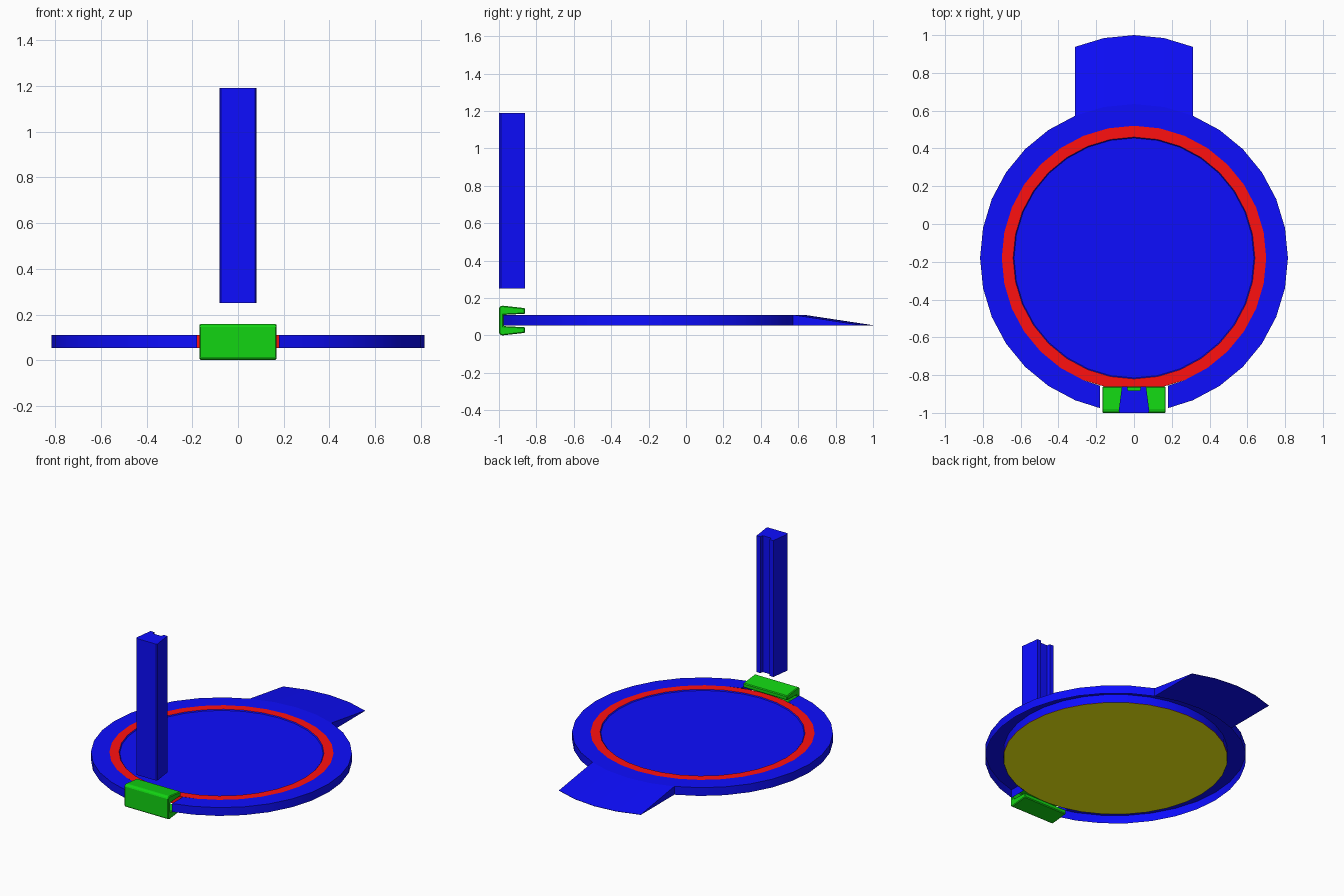
import bpy, bmesh
from math import sin, cos, radians, asin, degrees

if "Cube" in bpy.data.objects:
    bpy.data.objects.remove(bpy.data.objects["Cube"])

CY, TOP, BOT = -0.18, 0.11, 0.053      # disc centre y, disc top and bottom
R_OUT, R_RED, R_IN = 0.815, 0.70, 0.64


def material(name, rgb):
    m = bpy.data.materials.new(name)
    m.diffuse_color = (*rgb, 1)
    m.use_nodes = True
    m.node_tree.nodes["Principled BSDF"].inputs["Base Color"].default_value = m.diffuse_color
    return m


BLUE = material("blue", (0.004, 0.004, 1.0))
RED = material("red", (1.0, 0.005, 0.005))
GREEN = material("green", (0.006, 0.66, 0.006))
YELLOW = material("yellow", (1.0, 1.0, 0.005))


def build(name, verts, faces, mat):
    me = bpy.data.meshes.new(name)
    me.from_pydata(verts, [], faces)
    bm = bmesh.new()
    bm.from_mesh(me)
    bmesh.ops.recalc_face_normals(bm, faces=bm.faces)
    bm.to_mesh(me)
    bm.free()
    me.materials.append(mat)
    ob = bpy.data.objects.new(name, me)
    bpy.context.collection.objects.link(ob)
    return ob


def prism(name, profile, low, high, place, mat):
    """Extrude a 2D profile between low and high; place maps (a, b, t) to xyz."""
    n = len(profile)
    verts = [place(a, b, t) for t in (low, high) for a, b in profile]
    faces = [(i, (i + 1) % n, n + (i + 1) % n, n + i) for i in range(n)]
    faces += [tuple(range(n))[::-1], tuple(range(n, 2 * n))]
    return build(name, verts, faces, mat)


def polar(r, deg, z):
    a = radians(deg)
    return (r * cos(a), CY + r * sin(a), z)


def lathe(name, profile, mat, fill=False):
    """Spin an open (radius, z) profile in 32 steps; fill caps its last loop."""
    n = 32
    verts = [polar(r, i * 360 / n, z) for r, z in profile for i in range(n)]
    faces = [(k * n + i, k * n + (i + 1) % n, (k + 1) * n + (i + 1) % n, (k + 1) * n + i)
             for k in range(len(profile) - 1) for i in range(n)]
    if fill:
        k = (len(profile) - 1) * n
        faces.append(tuple(range(k, k + n)))
    return build(name, verts, faces, mat)


# outer rim: channel open at the bottom, with a gap at the front for the clip
GAP = 0.18
rim_profile = [(R_OUT, BOT), (R_OUT, TOP), (R_RED, TOP), (R_RED + 0.002, BOT)]
verts, steps = [], 31
for i in range(steps):
    for r, z in rim_profile:
        end = degrees(asin(GAP / r))
        deg = -90 + (end if i == 0 else 360 - end if i == steps - 1 else (i + 1) * 11.25)
        verts.append(polar(r, deg, z))
faces = [(4 * i + k, 4 * i + k + 1, 4 * i + k + 5, 4 * i + k + 4)
         for i in range(steps - 1) for k in range(3)]
faces += [(0, 1, 2, 3), tuple(range(4 * steps - 4, 4 * steps))]
rim = build("outer_rim", verts, faces, BLUE)

# red ring, recessed blue plate and yellow underside
ring = lathe("red_ring", [(R_RED, BOT), (R_RED, TOP), (R_IN, TOP)], RED)
lathe("top_plate", [(R_IN, TOP), (R_IN - 0.005, TOP - 0.006)], BLUE, fill=True)
lathe("underside", [(R_RED, BOT)], YELLOW, fill=True)

# sloping tab at the back, between two copies of the rim arc
arc = [polar(R_OUT, 67.5 + i * 11.25, 0) for i in range(5)]
verts = []
for x, y, _ in arc:
    verts += [(x, y, BOT), (x, y, TOP), (x, y + 0.365, BOT + 0.002), (x, y + 0.365, BOT)]
faces = [(4 * i + k, 4 * i + (k + 1) % 4, 4 * i + 4 + (k + 1) % 4, 4 * i + 4 + k)
         for i in range(4) for k in (1, 2, 3)]
faces += [(0, 1, 2, 3), (16, 17, 18, 19)]
build("back_tab", verts, faces, BLUE)

# green clip: C-shaped cross-section in (y, z), mirrored about z = 0.08
upper = [(-1.0, 0.07), (-0.985, 0.08), (-0.86, 0.066), (-0.86, 0.036), (-0.975, 0.03)]
profile = [(y, 0.08 + h) for y, h in upper] + [(y, 0.08 - h) for y, h in reversed(upper)]
clip = prism("clip", profile, -0.168, 0.168, lambda y, z, t: (t, y, z), GREEN)
bevel = clip.modifiers.new("soft_edges", "BEVEL")
bevel.width, bevel.segments = 0.005, 1

# upright post: tapered cross-section in (x, y) with a groove at the back
side = [(0.075, -1.0), (0.081, -0.99), (0.064, -0.86), (0.036, -0.86), (0.032, -0.882)]
profile = side + [(-x, y) for x, y in reversed(side)]
prism("post", profile, 0.25, 1.19, lambda x, y, t: (x, y, t), BLUE)

# smooth the round walls
for ob in (rim, ring):
    bpy.context.view_layer.objects.active = ob
    ob.select_set(True)
bpy.ops.object.shade_smooth_by_angle(angle=radians(30))
